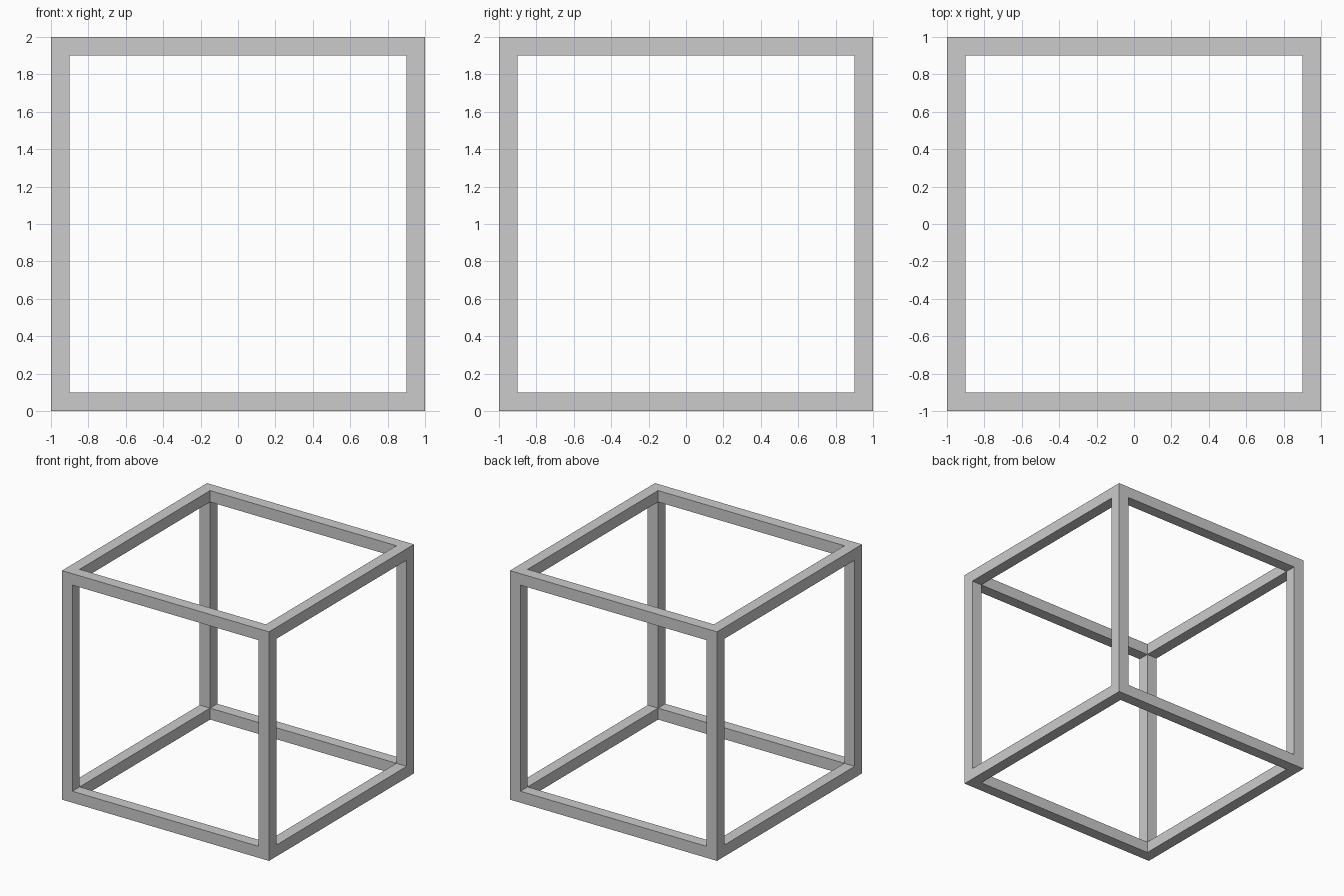
import bpy, bmesh
from itertools import product
from mathutils import Vector

if "Cube" in bpy.data.objects:
    bpy.data.objects.remove(bpy.data.objects["Cube"])

HALF, BAR = 1.0, 0.1
cuts = [-HALF, -HALF + BAR, HALF - BAR, HALF]

# A cell is solid when it lies on an edge or corner of the cube
def solid(c):
    return all(0 <= i <= 2 for i in c) and sum(i != 1 for i in c) >= 2

bm = bmesh.new()
verts = {}

def vert(idx):
    if idx not in verts:
        verts[idx] = bm.verts.new(Vector([cuts[i] for i in idx]) + Vector((0, 0, HALF)))
    return verts[idx]

# Skin only the exposed cell sides, giving one closed square-bar frame
for cell in product(range(3), repeat=3):
    if not solid(cell):
        continue
    for axis, side in product(range(3), (0, 1)):
        neighbour = list(cell)
        neighbour[axis] += 1 if side else -1
        if solid(neighbour):
            continue
        loop = []
        for du, dv in ((0, 0), (1, 0), (1, 1), (0, 1)):
            p = list(cell)
            p[axis] += side
            p[(axis + 1) % 3] += du
            p[(axis + 2) % 3] += dv
            loop.append(vert(tuple(p)))
        bm.faces.new(loop if side else loop[::-1])

mesh = bpy.data.meshes.new("cube_frame")
bm.to_mesh(mesh)
bm.free()
frame = bpy.data.objects.new("cube_frame", mesh)
bpy.context.collection.objects.link(frame)
